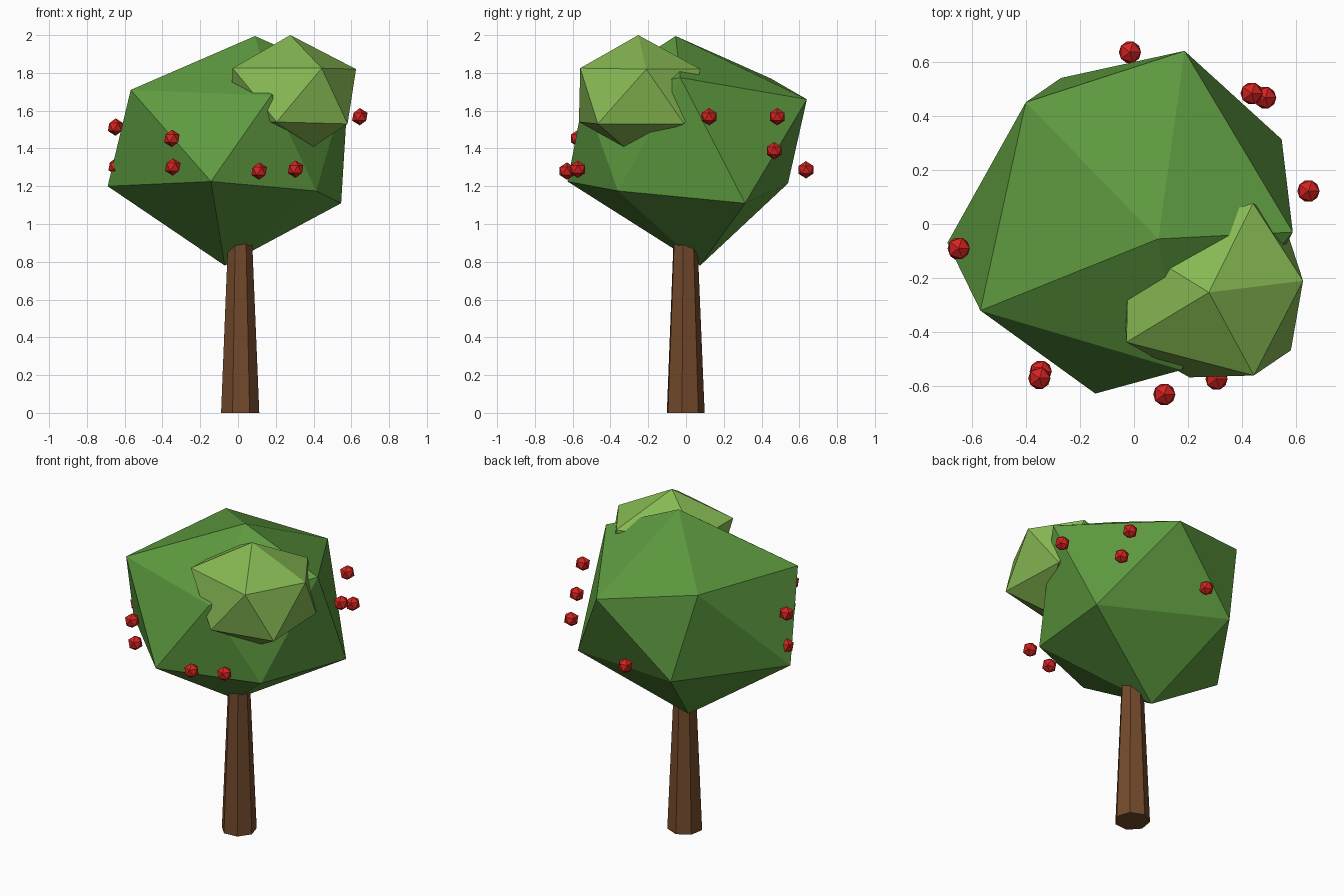
import bpy, bmesh, math

if "Cube" in bpy.data.objects:
    bpy.data.objects.remove(bpy.data.objects["Cube"])


def material(name, rgb):
    m = bpy.data.materials.new(name)
    m.diffuse_color = (*rgb, 1)
    m.use_nodes = True
    m.node_tree.nodes["Principled BSDF"].inputs["Base Color"].default_value = m.diffuse_color
    return m


def add_object(name, mesh, mat):
    mesh.materials.append(mat)
    ob = bpy.data.objects.new(name, mesh)
    bpy.context.collection.objects.link(ob)
    return ob


def foliage(name, bottom, lower, upper, top, mat):
    """Irregular icosahedron: two staggered five-point rings (clockwise from above) and two poles."""
    faces = []
    for i in range(5):
        j = (i + 1) % 5
        l0, l1, u0, u1 = 1 + i, 1 + j, 6 + i, 6 + j
        faces += [(0, l0, l1), (l1, l0, u0), (u0, u1, l1), (11, u1, u0)]
    mesh = bpy.data.meshes.new(name)
    mesh.from_pydata([bottom, *lower, *upper, top], [], faces)
    return add_object(name, mesh, mat)


bark = material("bark", (0.17, 0.068, 0.025))
leaf = material("leaf", (0.112, 0.328, 0.051))
light_leaf = material("light_leaf", (0.24, 0.48, 0.085))
red = material("berry_red", (0.65, 0.017, 0.014))

# Trunk: seven-sided taper running up into the crown
bm = bmesh.new()
sides = 7
rings = []
for r, z in ((0.104, 0.0), (0.062, 1.0)):
    rings.append([bm.verts.new((0.010 + r * math.cos(a), -0.005 + r * math.sin(a), z))
                  for a in (math.radians(-9) + k * math.tau / sides for k in range(sides))])
for k in range(sides):
    n = (k + 1) % sides
    bm.faces.new((rings[0][k], rings[0][n], rings[1][n], rings[1][k]))
bm.faces.new(rings[0][::-1])
bm.faces.new(rings[1])
trunk = bpy.data.meshes.new("trunk")
bm.to_mesh(trunk)
bm.free()
add_object("trunk", trunk, bark)

# Main crown
foliage("crown", (-0.07, 0.075, 0.78),
        [(0.415, -0.36, 1.175), (-0.143, -0.627, 1.225), (-0.69, -0.07, 1.20),
         (-0.27, 0.54, 1.215), (0.546, 0.313, 1.11)],
        [(0.175, -0.54, 1.68), (-0.568, -0.32, 1.71), (-0.40, 0.45, 1.77),
         (0.187, 0.64, 1.66), (0.587, -0.03, 1.775)],
        (0.09, -0.055, 1.995), leaf)

# Lighter leaf clump on the front right
foliage("leaf_clump", (0.40, -0.33, 1.41),
        [(0.580, -0.467, 1.53), (0.205, -0.567, 1.54), (-0.04, -0.25, 1.54),
         (0.20, 0.00, 1.53), (0.56, -0.01, 1.53)],
        [(0.443, -0.56, 1.825), (-0.028, -0.437, 1.825), (-0.02, -0.07, 1.82),
         (0.44, 0.077, 1.82), (0.625, -0.21, 1.82)],
        (0.277, -0.253, 2.0), light_leaf)

# Berries around the crown
berry = bpy.data.meshes.new("berry")
bm = bmesh.new()
bmesh.ops.create_icosphere(bm, subdivisions=1, radius=0.046)
bm.to_mesh(berry)
bm.free()
spots = [(-0.648, -0.09, 1.513), (-0.645, -0.095, 1.305), (-0.35, -0.57, 1.453),
         (-0.345, -0.545, 1.302), (0.112, -0.63, 1.28), (0.305, -0.573, 1.29),
         (0.645, 0.122, 1.568), (0.435, 0.483, 1.568), (0.485, 0.467, 1.388),
         (-0.015, 0.635, 1.287)]
for i, p in enumerate(spots):
    add_object(f"berry_{i + 1}", berry.copy(), red).location = p
